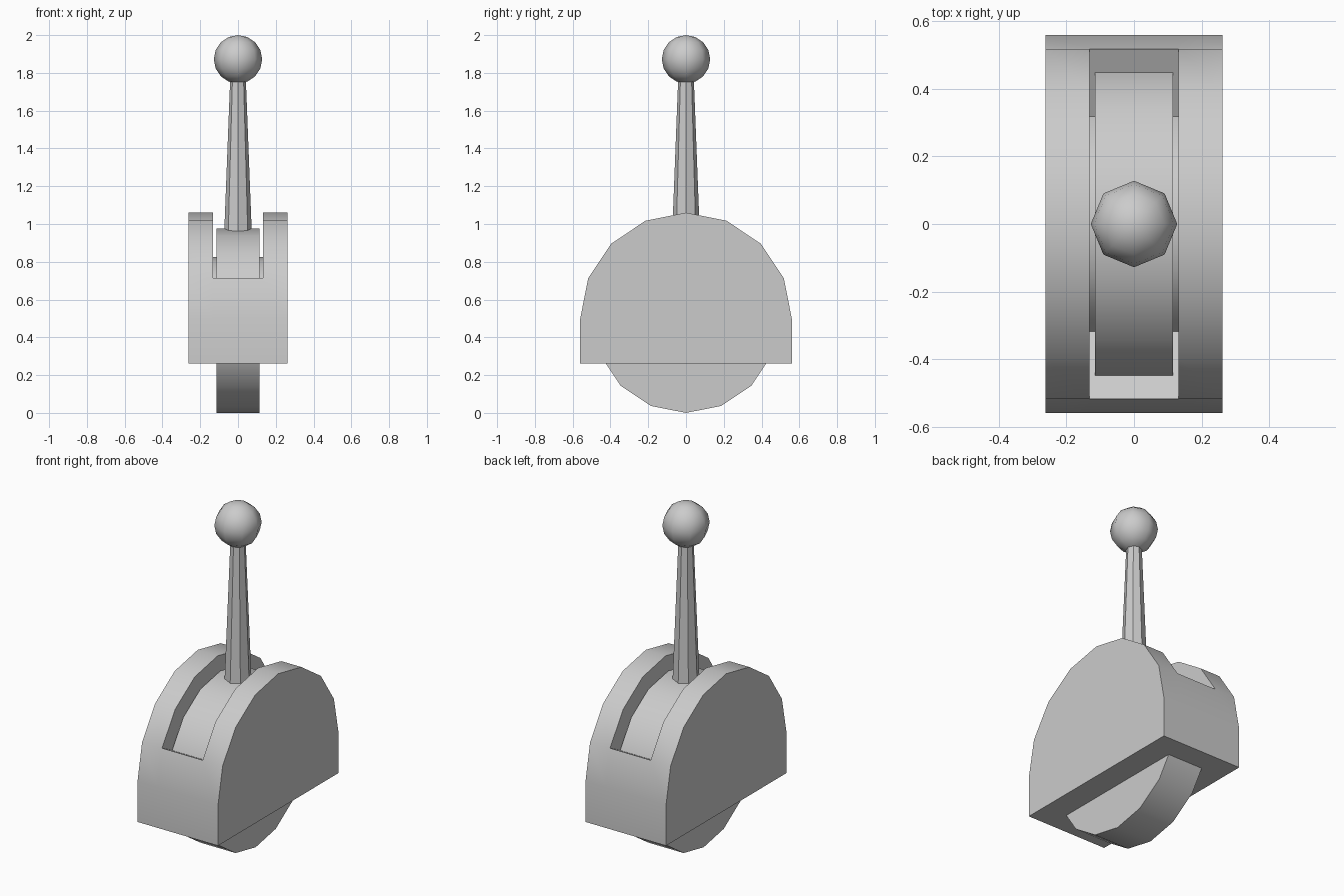
import bpy, bmesh, math

if "Cube" in bpy.data.objects:
    bpy.data.objects.remove(bpy.data.objects["Cube"])

HALF_W, SLOT_W = 0.262, 0.132


def make_object(name, bm, angle):
    bmesh.ops.recalc_face_normals(bm, faces=bm.faces[:])
    mesh = bpy.data.meshes.new(name)
    bm.to_mesh(mesh)
    bm.free()
    ob = bpy.data.objects.new(name, mesh)
    bpy.context.collection.objects.link(ob)
    bpy.ops.object.select_all(action='DESELECT')
    ob.select_set(True)
    bpy.context.view_layer.objects.active = ob
    bpy.ops.object.shade_smooth_by_angle(angle=math.radians(angle))
    return ob


# Housing: arched block with a slot sunk along the top of the arch
arc = [(0.56 * math.cos(k * math.pi / 8), 0.5 + 0.56 * math.sin(k * math.pi / 8))
       for k in range(9)]
profile = [(0.56, 0.262)] + arc + [(-0.56, 0.262)]
n = len(profile)
first, last = 2, 8  # profile points where the slot starts and ends

bm = bmesh.new()
cols = [[bm.verts.new((x, y, z)) for y, z in profile]
        for x in (-HALF_W, -SLOT_W, SLOT_W, HALF_W)]
floor = [{i: bm.verts.new((x, profile[i][0] * 0.615,
                           0.452 + 0.615 * (profile[i][1] - 0.452)))
          for i in range(first, last + 1)} for x in (-SLOT_W, SLOT_W)]

bm.faces.new(cols[0])
bm.faces.new(cols[3])
for c in range(3):
    for i in range(n):
        j = (i + 1) % n
        a, b = cols[c], cols[c + 1]
        if c == 1 and first <= i < last:
            # slot floor and its two side walls
            bm.faces.new((floor[0][i], floor[0][j], floor[1][j], floor[1][i]))
            for wall, low in ((a, floor[0]), (b, floor[1])):
                bm.faces.new((wall[i], wall[j], low[j], low[i]))
        else:
            bm.faces.new((a[i], a[j], b[j], b[i]))
# sloping slot ends
for i in (first, last):
    bm.faces.new((cols[1][i], cols[2][i], floor[1][i], floor[0][i]))
make_object("housing", bm, 30)

# Wheel that turns in the slot and pokes out underneath
R = 0.488
bm = bmesh.new()
rims = [[bm.verts.new((x, R * math.cos(k * math.pi / 8), R + R * math.sin(k * math.pi / 8)))
         for k in range(16)] for x in (-0.115, 0.115)]
for rim in rims:
    bm.faces.new(rim)
for k in range(16):
    j = (k + 1) % 16
    bm.faces.new((rims[0][k], rims[0][j], rims[1][j], rims[1][k]))
make_object("wheel", bm, 30)

# Tapered eight-sided lever
bm = bmesh.new()
rings = [[bm.verts.new((r * math.cos(k * math.pi / 4), r * math.sin(k * math.pi / 4), z))
          for k in range(8)] for r, z in ((0.075, 0.9), (0.041, 1.78))]
for ring in rings:
    bm.faces.new(ring)
for k in range(8):
    j = (k + 1) % 8
    bm.faces.new((rings[0][k], rings[0][j], rings[1][j], rings[1][k]))
make_object("lever", bm, 30)

# Ball knob
bm = bmesh.new()
bmesh.ops.create_uvsphere(bm, u_segments=8, v_segments=8, radius=0.128)
bmesh.ops.translate(bm, verts=bm.verts[:], vec=(0, 0, 1.872))
make_object("knob", bm, 60)
